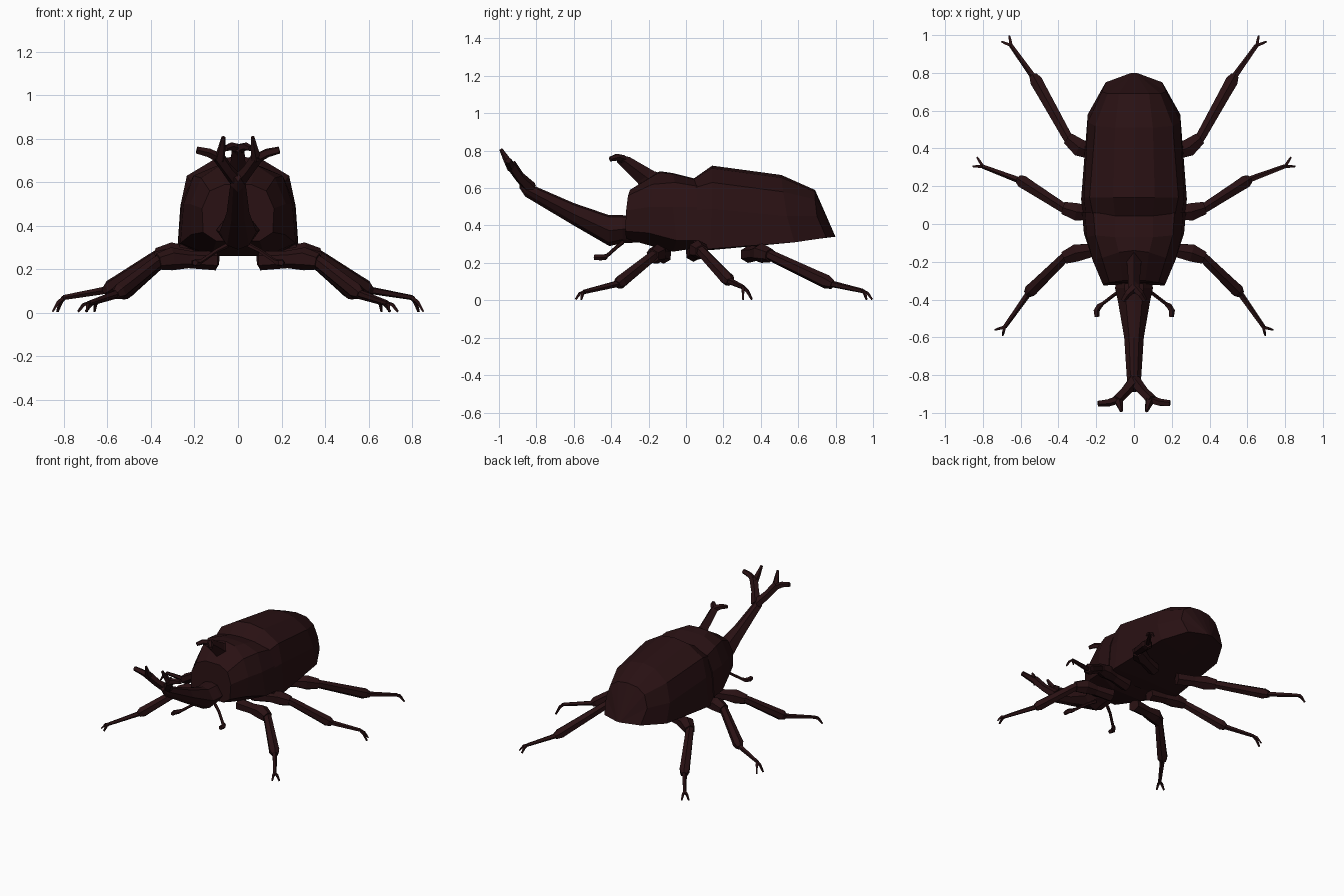
import bpy, bmesh, math
from mathutils import Vector

shell = bpy.data.materials.new("dark_brown_shell")
shell.diffuse_color = (0.022, 0.0055, 0.0065, 1)


def finish(name, bm):
    bmesh.ops.remove_doubles(bm, verts=bm.verts, dist=0.0005)
    bmesh.ops.recalc_face_normals(bm, faces=bm.faces)
    me = bpy.data.meshes.new(name)
    bm.to_mesh(me)
    bm.free()
    me.materials.append(shell)
    ob = bpy.data.objects.new(name, me)
    bpy.context.collection.objects.link(ob)
    return ob


def skin(name, rings):
    """Join closed rings of points with faces and cap both ends."""
    bm = bmesh.new()
    vs = [[bm.verts.new(p) for p in r] for r in rings]
    n = len(vs[0])
    for a, b in zip(vs, vs[1:]):
        for i in range(n):
            j = (i + 1) % n
            bm.faces.new((a[i], a[j], b[j], b[i]))
    bm.faces.new(vs[0])
    bm.faces.new(vs[-1])
    return finish(name, bm)


def body(name, halves):
    """Each half ring runs from bottom centre to top centre; mirror it."""
    return skin(name, [h + [(-x, y, z) for x, y, z in h[-2:0:-1]] for h in halves])


def limb(name, pts, sides=6, flat=1.0):
    """Tapered faceted tube through (x, y, z, radius) points."""
    ps = [Vector(p[:3]) for p in pts]
    rings = []
    for i, p in enumerate(ps):
        d = (ps[min(i + 1, len(ps) - 1)] - ps[max(i - 1, 0)]).normalized()
        u = d.cross(Vector((0, 0, 1))).normalized()
        v = u.cross(d)
        r = pts[i][3]
        rings.append([p + r * (math.cos(a) * u + flat * math.sin(a) * v)
                      for a in (2 * math.pi * (k + 0.5) / sides for k in range(sides))])
    return skin(name, rings)


def pair(name, pts, **kw):
    for side, s in (("right", 1), ("left", -1)):
        limb(f"{name}_{side}", [(s * x, y, z, r) for x, y, z, r in pts], **kw)


# Wing case and abdomen, with the rim sweeping back to a point
body("abdomen", [
    [(0, .04, .27), (.27, .04, .275), (.255, .04, .48), (.215, .04, .60), (.10, .04, .645), (0, .04, .65)],
    [(0, .15, .27), (.28, .13, .275), (.265, .14, .49), (.235, .14, .63), (.11, .14, .705), (0, .14, .72)],
    [(0, .52, .305), (.245, .58, .31), (.245, .54, .45), (.205, .52, .58), (.10, .51, .655), (0, .51, .67)],
    [(0, .70, .328), (.15, .75, .335), (.17, .70, .45), (.14, .69, .54), (.08, .69, .58), (0, .69, .59)],
    [(0, .80, .34), (.02, .798, .34), (.02, .795, .345), (.015, .795, .345), (.01, .795, .345), (0, .797, .345)],
])

# Thorax
body("thorax", [
    [(0, .06, .28), (.20, .06, .28), (.275, .06, .32), (.26, .06, .50), (.215, .06, .61), (.10, .05, .645), (0, .05, .65)],
    [(0, -.07, .26), (.12, -.07, .26), (.265, -.05, .32), (.25, -.07, .50), (.205, -.06, .63), (.10, -.07, .675), (0, -.07, .68)],
    [(0, -.22, .30), (.11, -.22, .30), (.215, -.20, .36), (.22, -.19, .50), (.17, -.18, .62), (.08, -.15, .68), (0, -.14, .69)],
    [(0, -.32, .33), (.10, -.32, .33), (.16, -.325, .37), (.165, -.32, .48), (.13, -.31, .56), (.06, -.30, .59), (0, -.30, .59)],
])

# Head growing into the long lower horn: y, top z, bottom z, half width
body("head_and_horn", [
    [(0, y + s, lo), (w * .6, y + s, lo + .02), (w, y + s / 2, (hi + lo) / 2),
     (w * .5, y, hi - .01), (0, y, hi)]
    for y, s, hi, lo, w in ((-.24, 0, .45, .31, .09), (-.34, 0, .455, .305, .10),
                            (-.41, 0, .455, .29, .085), (-.60, 0, .52, .40, .052),
                            (-.83, -.03, .62, .555, .036), (-.87, -.02, .65, .60, .02))
])

# Forked tip of the lower horn
pair("horn_fork", [(0, -.83, .60, .035), (.05, -.89, .66, .028), (.095, -.935, .725, .03)], sides=5)
pair("horn_fork_outer_tip", [(.075, -.925, .705, .024), (.135, -.945, .735, .021),
                             (.19, -.95, .748, .017)], sides=5)
pair("horn_fork_inner_tip", [(.085, -.93, .705, .026), (.075, -.96, .755, .018),
                             (.067, -.99, .808, .009)], sides=5)

# Upper horn on the thorax and its small fork
body("upper_horn", [
    [(0, y1, z1), (w, (y1 + y2) / 2, (z1 + z2) / 2), (0, y2, z2)]
    for y1, z1, y2, z2, w in ((-.23, .58, -.10, .67, .05), (-.26, .63, -.17, .69, .036),
                              (-.35, .72, -.30, .765, .03), (-.37, .738, -.34, .775, .03))
])
pair("upper_horn_fork", [(0, -.335, .753, .024), (.035, -.37, .765, .019), (.058, -.405, .755, .013)], sides=5)

# Antennae with clubbed ends
pair("antenna", [(.05, -.34, .31, .012), (.10, -.37, .285, .010), (.165, -.42, .24, .010),
                 (.185, -.435, .23, .016), (.20, -.46, .23, .017), (.197, -.492, .23, .014)], sides=5)

# Legs: hip, knee, ankle, foot and two claw ends
legs = {
    "front_leg": ((.10, -.12, .24), (.35, -.16, .25), (.555, -.36, .09), (.685, -.545, .045),
                  ((.735, -.56, .005), (.695, -.59, .005))),
    "middle_leg": ((.10, .04, .25), (.35, .07, .275), (.60, .23, .105), (.80, .305, .07),
                   ((.83, .352, .005), (.852, .305, .005))),
    "rear_leg": ((.10, .33, .245), (.33, .42, .255), (.525, .77, .09), (.65, .945, .05),
                 ((.66, .995, .005), (.70, .965, .005))),
}
for name, (hip, knee, ankle, foot, claws) in legs.items():
    h, k, a, f = map(Vector, (hip, knee, ankle, foot))
    # Thigh
    pair(name + "_thigh", [(*h, .045), (*h.lerp(k, .5), .04), (*h.lerp(k, .82), .053),
                           (*k.lerp(a, .09), .038)])
    # Shin, swelling at the ankle
    pair(name + "_shin", [(*k, .026), (*k.lerp(a, .15), .030), (*k.lerp(a, .82), .036),
                          (*k.lerp(a, .95), .038), (*k.lerp(a, 1.04), .024)])
    # Thin foot and claws
    pair(name + "_foot", [(*a, .018), (*f, .012)], sides=5)
    for i, c in enumerate(claws):
        c = Vector(c)
        mid = f.lerp(c, .5) + Vector((0, 0, .012))
        pair(f"{name}_claw_{i + 1}", [(*f, .011), (*mid, .010), (*c, .006)], sides=4)
